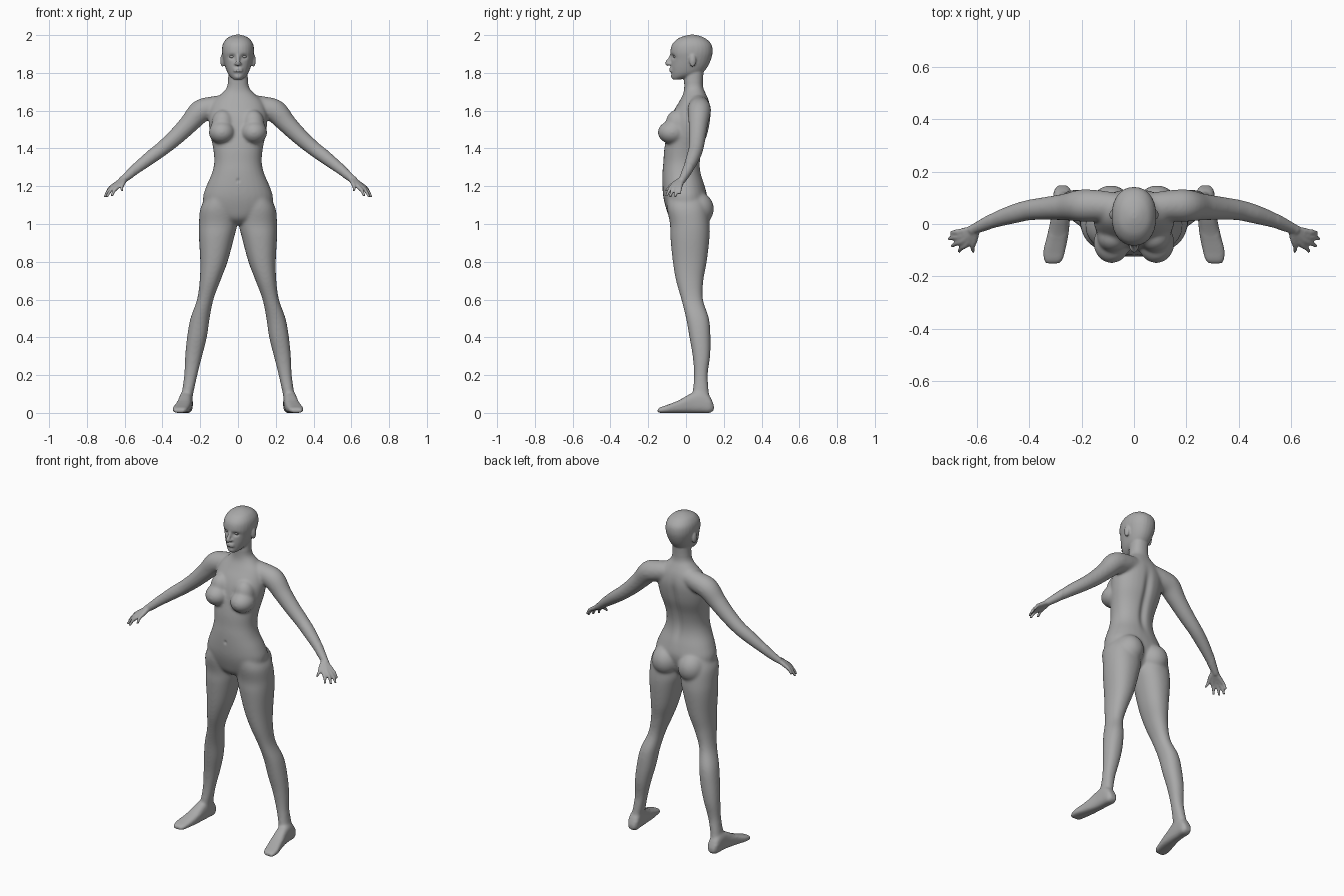
import bpy, bmesh, math
from mathutils import Vector, Matrix

cube = bpy.data.objects.get("Cube")
if cube:
    bpy.data.objects.remove(cube, do_unlink=True)

grey = bpy.data.materials.new("matte_grey")
grey.use_nodes = True
grey.diffuse_color = (0.4, 0.4, 0.4, 1)
grey.node_tree.nodes["Principled BSDF"].inputs["Base Color"].default_value = (0.4, 0.4, 0.4, 1)

SIDES = 28
bm = bmesh.new()


def spline(rows, steps=5):
    """Catmull-Rom interpolation of rows of numbers."""
    out = []
    for i in range(len(rows) - 1):
        a, b, c, d = (rows[max(i - 1, 0)], rows[i], rows[i + 1], rows[min(i + 2, len(rows) - 1)])
        for s in range(steps):
            t = s / steps
            out.append([0.5 * (2 * q + (r - p) * t + (2 * p - 5 * q + 4 * r - w) * t * t
                               + (3 * q - p - 3 * r + w) * t ** 3)
                        for p, q, r, w in zip(a, b, c, d)])
    out.append(list(rows[-1]))
    return out


def skin(rings, side):
    """Closed skin through rings of points, optionally mirrored."""
    loops = [[bm.verts.new((p[0] * side, p[1], p[2])) for p in ring] for ring in rings]
    for a, b in zip(loops, loops[1:]):
        for i in range(len(a)):
            j = (i + 1) % len(a)
            bm.faces.new((a[i], a[j], b[j], b[i]))
    bm.faces.new(loops[0])
    bm.faces.new(loops[-1])


def power(v, n):
    return math.copysign(abs(v) ** (2 / n), v)


def loft(rows, along="z", n=2.2, sides=(1,)):
    """Rows: position, x from, x to, then the range of the other axis."""
    rings = []
    for pos, x0, x1, w0, w1 in spline(rows):
        ring = []
        for k in range(SIDES):
            a = 2 * math.pi * k / SIDES
            x = (x0 + x1) / 2 + (x1 - x0) / 2 * power(math.cos(a), n)
            w = (w0 + w1) / 2 + (w1 - w0) / 2 * power(math.sin(a), n)
            ring.append((x, w, pos) if along == "z" else (x, pos, w))
        rings.append(ring)
    for s in sides:
        skin(rings, s)


def tube(rows, sides=(1, -1)):
    """Rows: x, y, z, radius."""
    pts = spline(rows)
    rings = []
    for i, p in enumerate(pts):
        t = (Vector(pts[min(i + 1, len(pts) - 1)][:3]) - Vector(pts[max(i - 1, 0)][:3])).normalized()
        u = t.cross(Vector((0, 1, 0))).normalized()
        v = t.cross(u)
        rings.append([Vector(p[:3]) + p[3] * (u * math.cos(a) + v * math.sin(a))
                      for a in (2 * math.pi * k / 16 for k in range(16))])
    for s in sides:
        skin(rings, s)


def ball(target, centre, radii, sides=(1, -1)):
    for s in sides:
        m = Matrix.Translation((centre[0] * s, centre[1], centre[2])) @ Matrix.Diagonal((*radii, 1))
        bmesh.ops.create_uvsphere(target, u_segments=24, v_segments=16, radius=1, matrix=m)


def finish(mesh_bm, name):
    mesh = bpy.data.meshes.new(name)
    mesh_bm.to_mesh(mesh)
    mesh.materials.append(grey)
    obj = bpy.data.objects.new(name, mesh)
    bpy.context.collection.objects.link(obj)
    mesh.shade_smooth()
    return obj


both = (1, -1)

# Torso and neck
torso = [(1.0, .04, -.05, .05), (1.03, .11, -.085, .08), (1.08, .172, -.105, .1),
         (1.14, .186, -.12, .112), (1.2, .168, -.125, .1), (1.27, .138, -.125, .08),
         (1.33, .126, -.12, .077), (1.4, .132, -.115, .09), (1.48, .148, -.1, .117),
         (1.55, .156, -.085, .13), (1.6, .15, -.065, .132), (1.65, .13, -.035, .122),
         (1.69, .088, -.015, .105), (1.72, .061, -.01, .092), (1.76, .053, -.01, .09),
         (1.83, .05, -.005, .095)]
loft([(z, -w, w, f, b) for z, w, f, b in torso])

# Chest and seat
ball(bm, (.085, -.072, 1.485), (.07, .078, .062))
ball(bm, (.08, -.05, 1.53), (.06, .058, .075))
ball(bm, (.088, .06, 1.08), (.083, .088, .09))

# Legs
loft([(1.14, .02, .17, -.1, .1), (1.08, .008, .2, -.1, .115), (1.0, .004, .207, -.085, .125),
      (.93, .02, .207, -.083, .125), (.8, .055, .2, -.07, .11), (.7, .093, .203, -.053, .092),
      (.6, .13, .217, -.025, .09), (.5, .15, .252, 0, .122), (.4, .165, .27, .018, .13),
      (.3, .19, .28, .035, .128), (.2, .215, .285, .042, .115), (.1, .237, .298, .035, .122),
      (.05, .245, .3, .04, .12)], sides=both)

# Feet
loft([(.147, .255, .29, .015, .04), (.125, .24, .305, 0, .09), (.08, .24, .31, 0, .115),
      (.03, .243, .315, 0, .105), (-.04, .25, .33, 0, .066), (-.1, .262, .345, 0, .042),
      (-.135, .272, .343, 0, .03), (-.15, .285, .335, .004, .02)],
     along="y", n=2.8, sides=both)

# Arms
tube([(.07, .065, 1.63, .055), (.14, .07, 1.615, .06), (.2, .07, 1.595, .062),
      (.26, .065, 1.53, .052), (.33, .06, 1.46, .045), (.4, .053, 1.4, .04),
      (.46, .038, 1.355, .037), (.53, .015, 1.3, .03), (.6, -.015, 1.242, .021),
      (.62, -.025, 1.228, .019)])

# Hands: each finger runs from the wrist over a knuckle to its tip
wrist = (.6, -.017, 1.24, .015)
for knuckle, tip in (((.636, -.075, 1.198), (.668, -.105, 1.147)),
                     ((.65, -.062, 1.2), (.695, -.085, 1.142)),
                     ((.658, -.046, 1.2), (.707, -.057, 1.142)),
                     ((.66, -.029, 1.203), (.698, -.033, 1.16)),
                     ((.608, -.062, 1.215), (.613, -.107, 1.174))):
    mid = Vector(knuckle).lerp(Vector(tip), .5) + Vector((.004, 0, .004))
    tube([wrist, (*knuckle, .012), (*mid, .0095), (*tip, .007)])

# Head
head = [(1.765, .022, -.07, -.03), (1.78, .04, -.075, .03), (1.8, .055, -.078, .085),
        (1.83, .067, -.08, .113), (1.87, .078, -.079, .132), (1.91, .085, -.083, .141),
        (1.95, .081, -.074, .135), (1.98, .062, -.045, .107), (1.995, .036, -.01, .075),
        (2.002, .012, .02, .045)]
loft([(z, -w, w, f, b) for z, w, f, b in head])
tube([(0, -.074, 1.9, .009), (0, -.087, 1.872, .01), (0, -.099, 1.852, .012), (0, -.09, 1.842, .01)], sides=(1,))
ball(bm, (.011, -.086, 1.848), (.009, .012, .008))
for z in (1.822, 1.81):
    ball(bm, (0, -.076, z), (.026, .014, .006), sides=(1,))
ball(bm, (0, -.066, 1.783), (.022, .014, .017), sides=(1,))
ball(bm, (.083, .035, 1.865), (.011, .018, .034))

# Fuse everything into one body
bmesh.ops.recalc_face_normals(bm, faces=bm.faces[:])
body = finish(bm, "body")
bm.free()
fuse = body.modifiers.new("fuse", "REMESH")
fuse.mode = "VOXEL"
fuse.voxel_size = .0055
bpy.context.view_layer.objects.active = body
body.select_set(True)
bpy.ops.object.modifier_apply(modifier="fuse")

# Soften the joins, gently on hands and face
bm = bmesh.new()
bm.from_mesh(body.data)
soft = [v for v in bm.verts if abs(v.co.x) < .55 and .06 < v.co.z < 1.75]
for _ in range(14):
    bmesh.ops.smooth_vert(bm, verts=soft, factor=.5, use_axis_x=True, use_axis_y=True, use_axis_z=True)
for _ in range(2):
    bmesh.ops.smooth_vert(bm, verts=bm.verts[:], factor=.5, use_axis_x=True, use_axis_y=True, use_axis_z=True)

# Press in the eye sockets, navel, spine and breastbone
for v in bm.verts:
    x, y, z = v.co
    if y < -.03 and z > 1.8:
        v.co.y += .013 * math.exp(-((abs(x) - .032) / .017) ** 2 - ((z - 1.885) / .012) ** 2)
    if y > .03 and abs(x) < .15:
        v.co.y -= .013 * math.exp(-(x / .022) ** 2 - ((z - 1.42) / .17) ** 4)
    if y < -.08:
        v.co.y += .006 * math.exp(-(x / .008) ** 2 - ((z - 1.23) / .01) ** 2)
    v.co.z = max(v.co.z, 0)
bm.to_mesh(body.data)
bm.free()
body.data.shade_smooth()
if not body.data.materials:
    body.data.materials.append(grey)

# Eyes
for name, side in (("left_eye", 1), ("right_eye", -1)):
    eye = bmesh.new()
    ball(eye, (.032, -.056, 1.886), (.014, .012, .0075), sides=(side,))
    finish(eye, name)
    eye.free()
